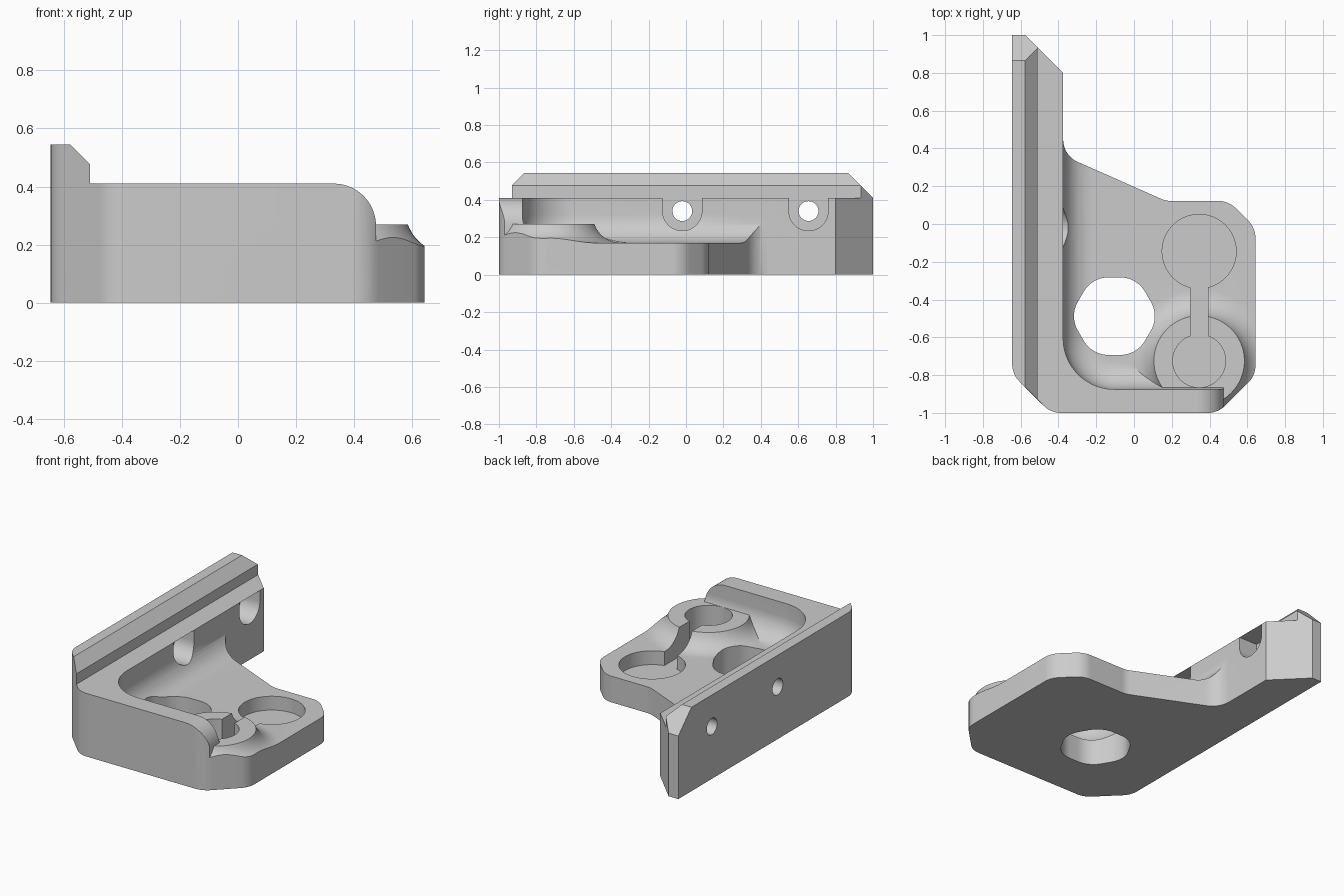
import bpy, bmesh, math
from mathutils import Vector, Matrix

if "Cube" in bpy.data.objects:
    bpy.data.objects.remove(bpy.data.objects["Cube"], do_unlink=True)

grey = bpy.data.materials.new("plain grey")
grey.use_nodes = True
COL = (0.6, 0.6, 0.6, 1)
grey.diffuse_color = COL
grey.node_tree.nodes["Principled BSDF"].inputs["Base Color"].default_value = COL


def loft(name, rings):
    """Closed solid skinned through rings of equal length."""
    bm = bmesh.new()
    loops = [[bm.verts.new(p) for p in ring] for ring in rings]
    n = len(loops[0])
    for a, b in zip(loops, loops[1:]):
        for i in range(n):
            j = (i + 1) % n
            bm.faces.new((a[i], a[j], b[j], b[i]))
    bm.faces.new(loops[0][::-1])
    bm.faces.new(loops[-1])
    bmesh.ops.recalc_face_normals(bm, faces=bm.faces)
    mesh = bpy.data.meshes.new(name)
    bm.to_mesh(mesh)
    bm.free()
    mesh.materials.append(grey)
    ob = bpy.data.objects.new(name, mesh)
    bpy.context.collection.objects.link(ob)
    return ob


def prism(name, pts, lo, hi, axis="z"):
    """Extrude a 2D profile along the given axis."""
    place = {"x": lambda u, v, w: (w, u, v),
             "y": lambda u, v, w: (u, w, v),
             "z": lambda u, v, w: (u, v, w)}[axis]
    return loft(name, [[place(u, v, w) for u, v in pts] for w in (lo, hi)])


def arc(cx, cy, r, a0, a1, n):
    return [(cx + r * math.cos(math.radians(a0 + (a1 - a0) * i / n)),
             cy + r * math.sin(math.radians(a0 + (a1 - a0) * i / n))) for i in range(n + 1)]


def circle(cx, cy, r, n=64):
    return arc(cx, cy, r, 0, 360, n)[:-1]


def rounded(corners, n=10):
    """Polygon from (x, y, radius) corners with filleted vertices."""
    out = []
    for i, (x, y, r) in enumerate(corners):
        p = Vector((x, y))
        if r == 0:
            out.append((x, y))
            continue
        a = (Vector(corners[i - 1][:2]) - p).normalized()
        b = (Vector(corners[(i + 1) % len(corners)][:2]) - p).normalized()
        half = a.angle(b) / 2
        c = p + (a + b).normalized() * r / math.sin(half)
        t = r / math.tan(half)
        s, e = p + a * t - c, p + b * t - c
        a0 = math.atan2(s.y, s.x)
        d = math.atan2(s.x * e.y - s.y * e.x, s.dot(e))
        out += [(c.x + r * math.cos(a0 + d * k / n), c.y + r * math.sin(a0 + d * k / n))
                for k in range(n + 1)]
    return out


def combine(target, tool, op="DIFFERENCE"):
    tool.hide_render = True
    mod = target.modifiers.new(op.title(), "BOOLEAN")
    mod.operation, mod.object, mod.solver = op, tool, "EXACT"
    bpy.context.view_layer.objects.active = target
    bpy.ops.object.modifier_apply(modifier=mod.name)
    bpy.data.objects.remove(tool, do_unlink=True)


# Plan outline
R = 0.13
outline = rounded([(-0.645, 1, 0), (-0.645, -0.795, R), (-0.44, -1, R), (0.445, -1, R),
                   (0.643, -0.802, R), (0.643, -0.02, R), (0.50, 0.122, R),
                   (0.169, 0.122, R), (-0.375, 0.363, R), (-0.375, 0.80, 0), (-0.575, 1, 0)])
bracket = prism("bracket", outline, 0, 0.545)

# Stepped, chamfered rail along the left wall
combine(bracket, prism("rail_cut", [(-0.51, 0.41), (-0.51, 0.478), (-0.61, 0.578), (-0.61, 1),
                                    (2, 1), (2, 0.41)], -2, 2, "y"))
combine(bracket, prism("rail_end_cut", [(0.7, 0.71), (1.1, 0.31), (1.1, 0.71)], -2, 2, "x"))

# Recess inside the two walls, with a coved lower edge
FLOOR, COVE = 0.17, 0.15


def recess_ring(inset, z):
    path = [(-0.375 + inset, 2)] + arc(-0.105, -0.605, 0.27 - inset, 180, 270, 20)
    path += [(2, -0.875 + inset), (2, 2)]
    return [(x, y, z) for x, y in path]


rings = []
for i in range(13):
    t = math.pi / 2 * i / 12
    rings.append(recess_ring(COVE * (1 - math.sin(t)), FLOOR + COVE * (1 - math.cos(t))))
rings.append(recess_ring(0, 1))
combine(bracket, loft("recess_cut", rings))

# Rounded free end of the front wall
end = arc(0.33, 0.265, 0.145, 90, 0, 16) + [(0.475, FLOOR), (2, FLOOR), (2, 1), (0.33, 1)]
combine(bracket, prism("wall_end_cut", end, -2, -0.8, "y"))

# Raised boss with a flared foot, trimmed to the outline
BX, BY = 0.345, -0.725
profile = [(0.381, 0.05)]
top_angle = math.acos(1 / 3)
for i in range(11):
    t = top_angle * i / 10
    profile.append((0.381 - COVE * math.sin(t), FLOOR + COVE * (1 - math.cos(t))))
boss = loft("boss", [[(x, y, z) for x, y in circle(BX, BY, r)] for r, z in profile])
combine(boss, prism("boss_trim", outline, -0.1, 0.6), "INTERSECT")
combine(bracket, boss, "UNION")

# Rounded hexagonal through hole
hexagon = [(-0.104 + 0.237 * math.cos(math.radians(60 * k)),
            -0.488 + 0.237 * math.sin(math.radians(60 * k)), 0.15) for k in range(6)]
combine(bracket, prism("hex_hole_cut", rounded(hexagon), -1, 1))

# Two blind round pockets joined by a slot
POCKET = 0.08
combine(bracket, prism("large_pocket_cut", circle(BX, -0.145, 0.196), POCKET, 1))
combine(bracket, prism("boss_pocket_cut", circle(BX, BY, 0.14), POCKET, 1))
combine(bracket, prism("slot_cut", [(BX - 0.046, -0.7), (BX + 0.046, -0.7),
                                    (BX + 0.046, -0.2), (BX - 0.046, -0.2)], POCKET, 1))

# U-shaped notches with bolt holes through the left wall
for y in (-0.02, 0.655):
    u_shape = arc(y, 0.34, 0.105, 180, 360, 24) + [(y + 0.105, 0.41), (y - 0.105, 0.41)]
    combine(bracket, prism("notch_cut", u_shape, -0.51, -0.2, "x"))
    combine(bracket, prism("bolt_hole_cut", circle(y, 0.34, 0.053, 32), -1, -0.4, "x"))

# Smooth curved faces, sharp edges
bpy.ops.object.select_all(action="DESELECT")
bracket.select_set(True)
bpy.context.view_layer.objects.active = bracket
bpy.ops.object.shade_smooth_by_angle(angle=math.radians(25))
